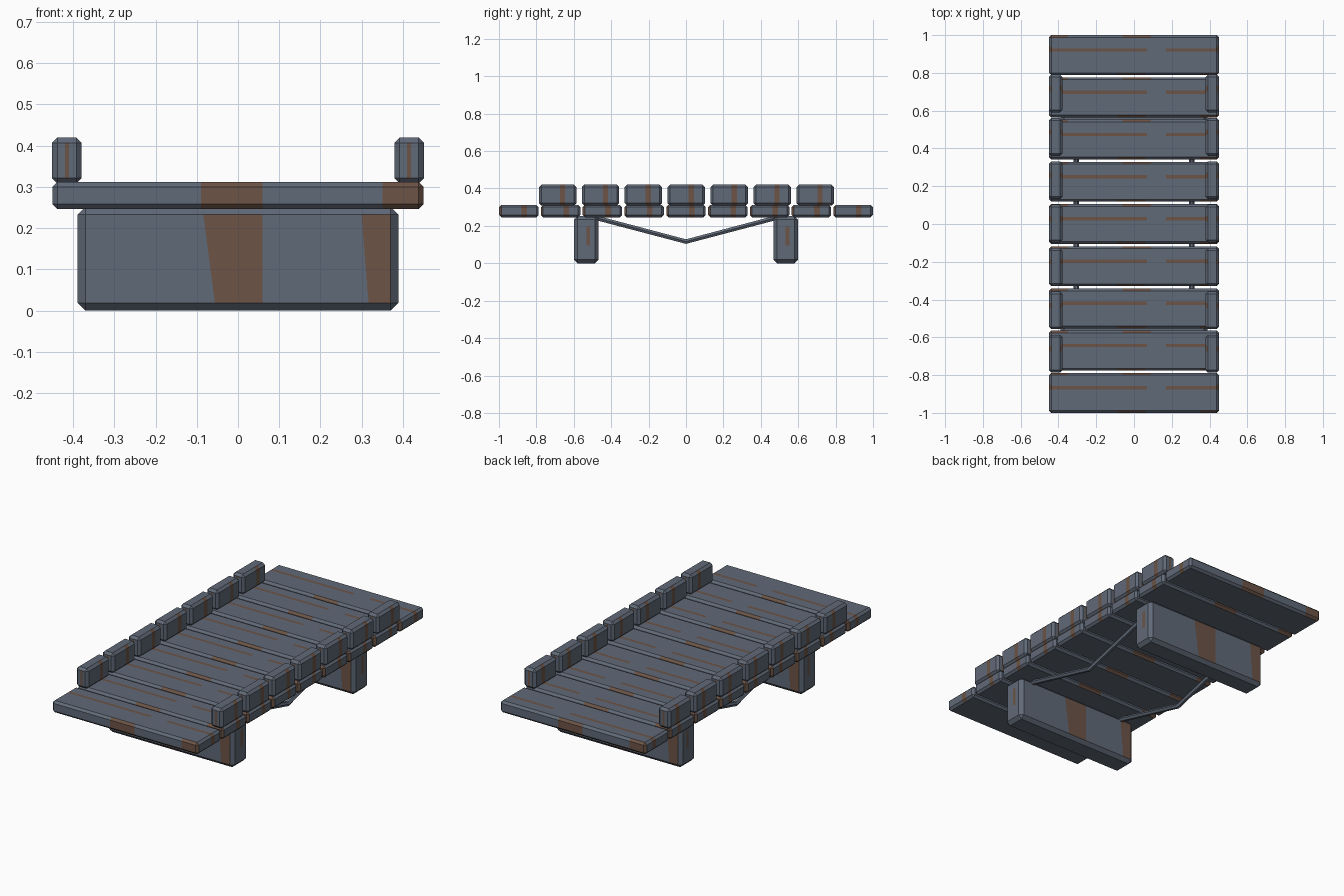
import bpy, bmesh, math
from mathutils import Vector

if "Cube" in bpy.data.objects:
    bpy.data.objects.remove(bpy.data.objects["Cube"])


def material(name, rgb):
    m = bpy.data.materials.new(name)
    m.diffuse_color = (*rgb, 1)
    m.use_nodes = True
    m.node_tree.nodes["Principled BSDF"].inputs["Base Color"].default_value = m.diffuse_color
    return m


STEEL = material("blue grey steel", (0.118, 0.143, 0.187))
RUST = material("brown rust", (0.150, 0.088, 0.062))


def block(name, center, size, chamfer, cuts, rule):
    """Chamfered box, sliced along planes, with rust picked by a rule in local space."""
    bm = bmesh.new()
    bmesh.ops.create_cube(bm, size=1)
    bmesh.ops.scale(bm, vec=size, verts=bm.verts)
    bmesh.ops.bevel(bm, geom=bm.edges[:], offset=chamfer, segments=1, affect='EDGES')
    for co, no in cuts:
        bmesh.ops.bisect_plane(bm, geom=bm.verts[:] + bm.edges[:] + bm.faces[:],
                               plane_co=co, plane_no=no, dist=1e-5)
    bm.normal_update()
    for f in bm.faces:
        f.material_index = 1 if rule(f.calc_center_median(), f.normal) else 0
    me = bpy.data.meshes.new(name)
    bm.to_mesh(me)
    bm.free()
    me.materials.append(STEEL)
    me.materials.append(RUST)
    ob = bpy.data.objects.new(name, me)
    ob.location = center
    bpy.context.collection.objects.link(ob)
    return ob


def x_cut(x, lean=0):
    return (x, 0, 0), Vector((1, 0, lean)).normalized()


def y_cut(y):
    return (0, y, 0), (0, 1, 0)


# Deck planks: rust patches on the long sides, a thin streak along top and ends
def plank_rule(c, n):
    if abs(n.y) > 0.5:
        u = -c.x if n.y > 0 else c.x
        return -0.09 < u < 0.06 or u > 0.35
    if abs(n.x) > 0.5:
        return 0.015 < c.y < 0.045
    if n.z > 0.9:
        return 0.018 < c.y < 0.036 and (c.x < 0.07 or c.x > 0.17)
    return False


plank_cuts = [x_cut(s * v) for s in (1, -1) for v in (-0.09, 0.06, 0.35)]
plank_cuts += [x_cut(0.07), x_cut(0.17)] + [y_cut(v) for v in (0.015, 0.018, 0.036, 0.045)]
for i in range(-4, 5):
    block(f"deck_plank_{i + 5}", (0, i * 0.2235, 0.279), (0.9, 0.211, 0.066),
          0.012, plank_cuts, plank_rule)


# Curb blocks along both edges: a vertical rust stripe on each side
def curb_rule(c, n):
    if abs(n.x) > 0.5:
        return 0.012 < c.y < 0.04
    if abs(n.y) > 0.9:
        return abs(c.x) < 0.005
    return False


curb_cuts = [y_cut(0.012), y_cut(0.04), x_cut(-0.005), x_cut(0.005)]
for side, label in ((1, "right"), (-1, "left")):
    for i in range(-3, 4):
        block(f"{label}_curb_{i + 4}", (side * 0.415, i * 0.2295 + 0.002, 0.364),
              (0.072, 0.2, 0.112), 0.013, curb_cuts, curb_rule)


# Piers: broad leaning rust bands on front and back
def pier_rule(c, n):
    if abs(n.y) > 0.9:
        u = -c.x if n.y > 0 else c.x
        return -0.07 - 0.13 * c.z < u < 0.06 or 0.308 - 0.08 * c.z < u < 0.371
    if abs(n.x) > 0.9:
        return 0.0 < c.y < 0.02 and -0.03 < c.z < 0.07
    return False


pier_cuts = []
for s in (1, -1):
    pier_cuts += [x_cut(s * -0.07, s * 0.13), x_cut(s * 0.06), x_cut(s * 0.308, s * 0.08)]
pier_cuts += [y_cut(0), y_cut(0.02), ((0, 0, -0.03), (0, 0, 1)), ((0, 0, 0.07), (0, 0, 1))]
for y, label in ((-0.533, "front"), (0.533, "back")):
    block(f"{label}_pier", (0, y, 0.126), (0.778, 0.132, 0.252), 0.019, pier_cuts, pier_rule)

# Bent tension rods under the deck
for side, label in ((1, "right"), (-1, "left")):
    cu = bpy.data.curves.new(f"{label}_tension_rod", 'CURVE')
    cu.dimensions = '3D'
    cu.bevel_depth = 0.014
    cu.bevel_resolution = 1
    cu.use_fill_caps = True
    sp = cu.splines.new('POLY')
    sp.points.add(2)
    for p, (y, z) in zip(sp.points, ((-0.5, 0.248), (0, 0.116), (0.5, 0.248))):
        p.co = (side * 0.305, y, z, 1)
    sp.use_smooth = False
    cu.materials.append(STEEL)
    bpy.context.collection.objects.link(bpy.data.objects.new(f"{label}_tension_rod", cu))
